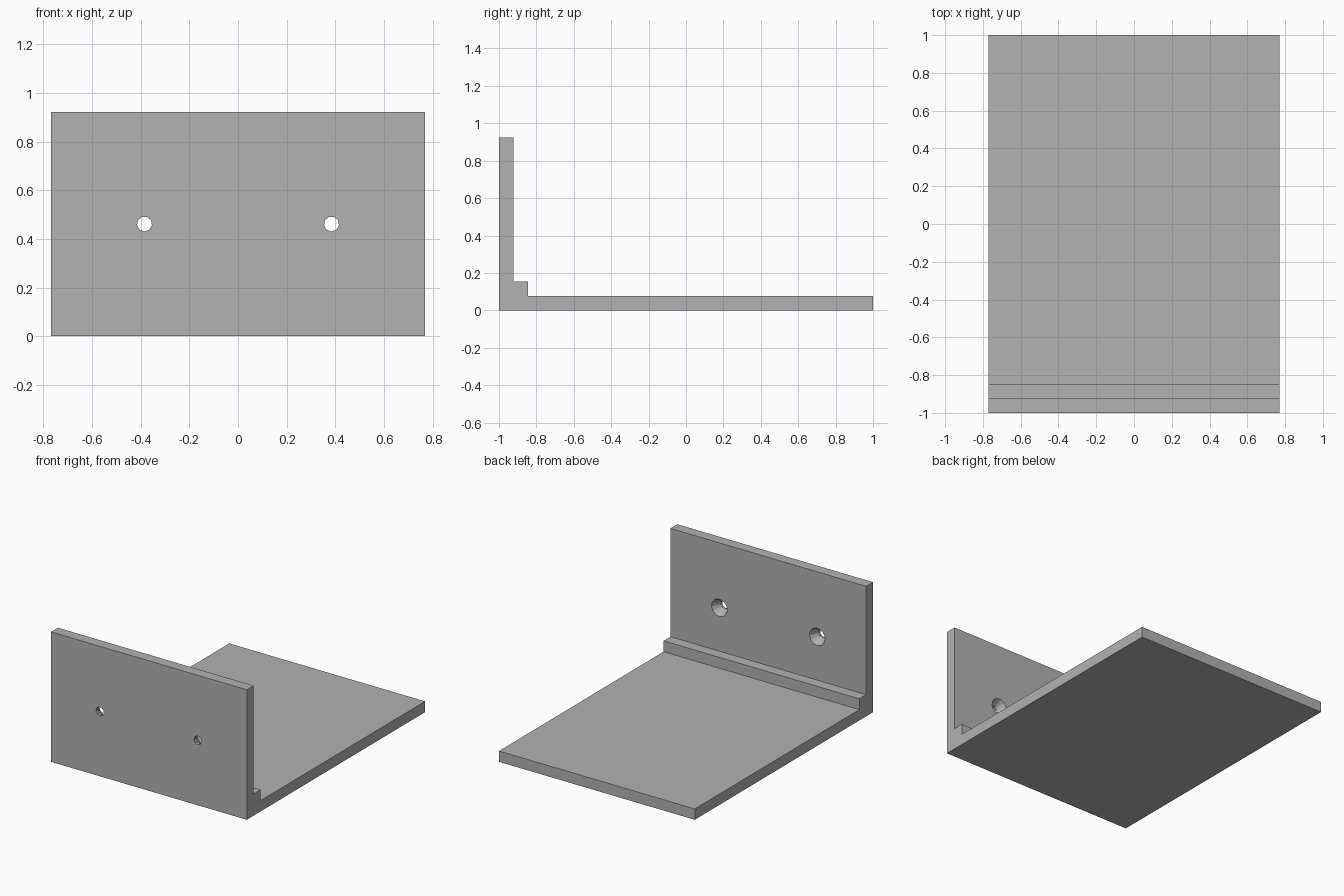
import bpy
import bmesh
from math import pi
from mathutils import Matrix

cube = bpy.data.objects.get("Cube")
if cube:
    bpy.data.objects.remove(cube, do_unlink=True)

WIDTH, HEIGHT, THICK, STEP = 1.538, 0.923, 0.077, 0.154
FRONT, BACK = -1.0, 1.0

grey = bpy.data.materials.new("light grey")
grey.use_nodes = True
colour = (0.445, 0.445, 0.445, 1)
grey.diffuse_color = colour
grey.node_tree.nodes["Principled BSDF"].inputs["Base Color"].default_value = colour


def add_object(name, bm):
    bmesh.ops.recalc_face_normals(bm, faces=bm.faces)
    mesh = bpy.data.meshes.new(name)
    bm.to_mesh(mesh)
    bm.free()
    mesh.materials.append(grey)
    obj = bpy.data.objects.new(name, mesh)
    bpy.context.collection.objects.link(obj)
    return obj


# L-shaped bracket with a stepped inner corner, extruded across its width
profile = [(FRONT, 0), (BACK, 0), (BACK, THICK), (FRONT + STEP, THICK),
           (FRONT + STEP, STEP), (FRONT + THICK, STEP),
           (FRONT + THICK, HEIGHT), (FRONT, HEIGHT)]
bm = bmesh.new()
side = bm.faces.new([bm.verts.new((-WIDTH / 2, y, z)) for y, z in profile])
extruded = bmesh.ops.extrude_face_region(bm, geom=[side])["geom"]
bmesh.ops.translate(bm, vec=(WIDTH, 0, 0),
                    verts=[v for v in extruded if isinstance(v, bmesh.types.BMVert)])
bracket = add_object("bracket", bm)


def cut_hole(name, x, sides, y0, y1, r0, r1):
    """Cut a round or tapered hole along y, with radius r0 at y0 and r1 at y1."""
    bm = bmesh.new()
    place = Matrix.Translation((x, (y0 + y1) / 2, HEIGHT / 2)) @ Matrix.Rotation(-pi / 2, 4, "X")
    bmesh.ops.create_cone(bm, cap_ends=True, segments=sides, radius1=r0, radius2=r1,
                          depth=y1 - y0, matrix=place)
    cutter = add_object(name, bm)
    cutter.hide_render = True
    cutter.hide_set(True)
    cutter.display_type = "WIRE"
    cut = bracket.modifiers.new(name, "BOOLEAN")
    cut.operation = "DIFFERENCE"
    cut.solver = "EXACT"
    cut.object = cutter


# Countersunk screw holes, wide on the inner face
for label, x in (("left", WIDTH / 4), ("right", -WIDTH / 4)):
    cut_hole(label + "_screw_hole_cutter", x, 9, FRONT - 0.05, FRONT + 0.1, 0.031, 0.031)
    cut_hole(label + "_countersink_cutter", x, 13, FRONT + 0.02, FRONT + 0.081, 0.03, 0.064)

# Apply the cuts and remove the cutters
bpy.context.view_layer.update()
final = bpy.data.meshes.new_from_object(
    bracket.evaluated_get(bpy.context.evaluated_depsgraph_get()))
cutters = [m.object for m in bracket.modifiers]
bracket.modifiers.clear()
bracket.data = final
for cutter in cutters:
    bpy.data.objects.remove(cutter, do_unlink=True)
